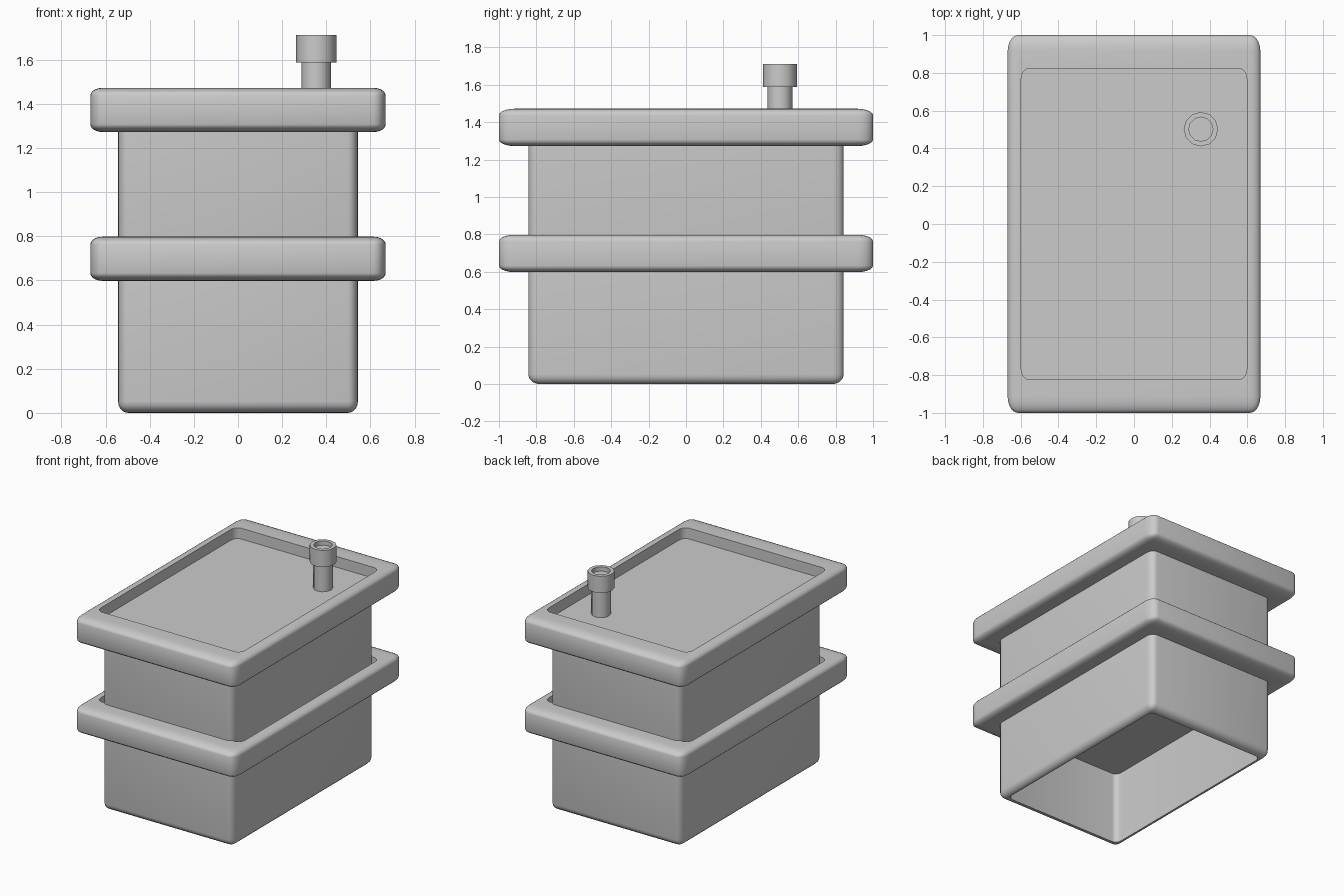
import bpy, bmesh, math
from mathutils import Vector

if "Cube" in bpy.data.objects:
    bpy.data.objects.remove(bpy.data.objects["Cube"])


def finish(bm, name):
    bmesh.ops.recalc_face_normals(bm, faces=bm.faces[:])
    me = bpy.data.meshes.new(name)
    bm.to_mesh(me)
    bm.free()
    me.shade_smooth()
    me.set_sharp_from_angle(angle=math.radians(45))
    ob = bpy.data.objects.new(name, me)
    bpy.context.collection.objects.link(ob)
    return ob


def bevel(bm, edges, radii):
    """Round edges with a different radius per axis."""
    r = Vector(radii)
    bmesh.ops.scale(bm, vec=Vector((1 / r.x, 1 / r.y, 1 / r.z)), verts=bm.verts[:])
    bmesh.ops.bevel(bm, geom=edges, offset=1, segments=5,
                    profile=0.5, affect='EDGES')
    bmesh.ops.scale(bm, vec=r, verts=bm.verts[:])


def push_face(bm, side, hx, hy, z, radii, round_end=False):
    """Inset the top (+1) or bottom (-1) flat to hx, hy and push it to height z."""
    bm.normal_update()
    face = max(bm.faces, key=lambda f: side * f.calc_center_median().z)
    bmesh.ops.inset_region(bm, faces=[face], thickness=0.001)
    for v in face.verts:
        v.co.x = math.copysign(hx, v.co.x)
        v.co.y = math.copysign(hy, v.co.y)
    end = bmesh.ops.extrude_discrete_faces(bm, faces=[face])['faces'][0]
    for v in end.verts:
        v.co.z = z
    rim = end.edges[:]
    walls = [e for v in end.verts for e in v.link_edges if e not in rim]
    bevel(bm, walls + (rim if round_end else []), radii)


def tub(name, z):
    bm = bmesh.new()
    # overhanging rim
    bmesh.ops.create_cube(bm, size=2)
    for v in bm.verts:
        v.co = Vector((v.co.x * 0.669, v.co.y, v.co.z * 0.1 + 0.698))
    bevel(bm, bm.edges[:], (0.055, 0.085, 0.035))
    # tray on top, container walls below, cavity underneath
    push_face(bm, 1, 0.597, 0.824, 0.717, (0.045, 0.055, 0.04))
    push_face(bm, -1, 0.543, 0.843, 0, (0.045, 0.06, 0.052), True)
    push_face(bm, -1, 0.497, 0.781, 0.55, (0.04, 0.05, 0.04))
    bmesh.ops.translate(bm, vec=(0, 0, z), verts=bm.verts[:])
    return finish(bm, name)


def lathe(name, profile, centre, sides):
    bm = bmesh.new()
    vs = [bm.verts.new((centre[0] + r, centre[1], z)) for r, z in profile]
    es = [bm.edges.new(p) for p in zip(vs, vs[1:])]
    bmesh.ops.spin(bm, geom=vs + es, cent=(centre[0], centre[1], 0), axis=(0, 0, 1),
                   angle=math.tau, steps=sides, use_duplicate=False)
    bmesh.ops.remove_doubles(bm, verts=bm.verts[:], dist=1e-4)
    return finish(bm, name)


# Two identical tubs, the upper one standing in the tray of the lower one
tub("lower_tub", 0)
tub("upper_tub", 0.674)

# Pipe with a hollow collar, standing in the top tray
lathe("pipe", [(0.067, 1.38), (0.067, 1.587), (0.091, 1.587), (0.091, 1.712),
               (0.064, 1.712), (0.064, 1.68), (0, 1.68)], (0.354, 0.502), 12)
